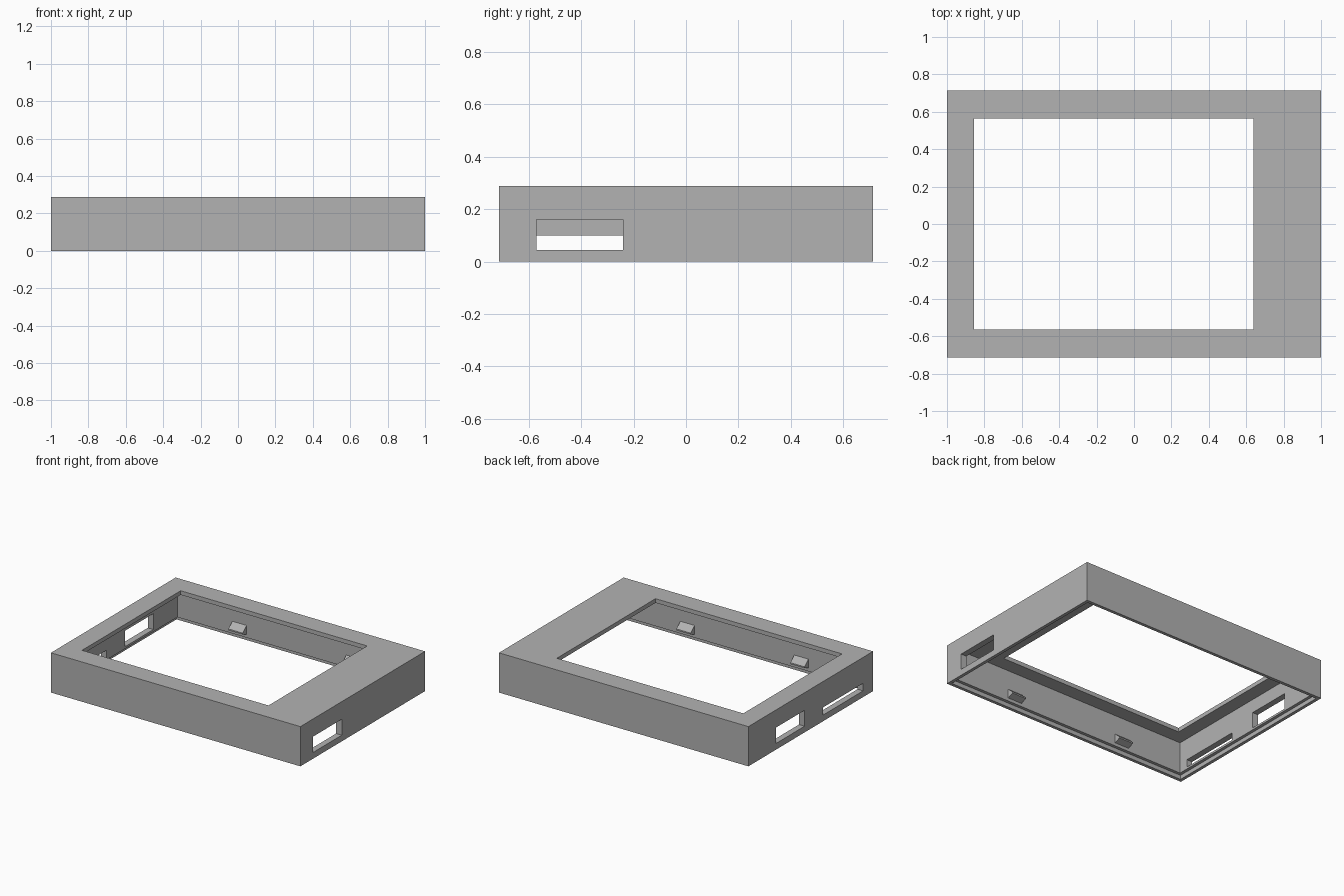
import bpy
import bmesh

W, D, H = 1.0, 0.714, 0.288          # half width, half depth, height
WALL, RIM, REBATE, PLATE = 0.045, 0.023, 0.03, 0.03

cube = bpy.data.objects.get("Cube")
if cube:
    bpy.data.objects.remove(cube, do_unlink=True)

grey = bpy.data.materials.new("light_grey_plastic")
grey.use_nodes = True
colour = (0.448, 0.448, 0.448, 1)
grey.diffuse_color = colour
grey.node_tree.nodes["Principled BSDF"].inputs["Base Color"].default_value = colour


def new_object(name, bm):
    bmesh.ops.recalc_face_normals(bm, faces=bm.faces)
    mesh = bpy.data.meshes.new(name)
    bm.to_mesh(mesh)
    bm.free()
    mesh.materials.append(grey)
    obj = bpy.data.objects.new(name, mesh)
    bpy.context.collection.objects.link(obj)
    return obj


def box(name, xs, ys, zs):
    bm = bmesh.new()
    bmesh.ops.create_cube(bm, size=1)
    for v in bm.verts:
        v.co = [r[0] if c < 0 else r[1] for c, r in zip(v.co, (xs, ys, zs))]
    return new_object(name, bm)


def inset_box(name, t, zs):
    return box(name, (t - W, W - t), (t - D, D - t), zs)


# Bezel shell with its hollow, bottom rebate, screen window and side ports
shell = inset_box("bezel_shell", 0, (0, H))
cutters = [
    inset_box("cavity_cutter", WALL, (-0.1, H - PLATE)),
    inset_box("rebate_cutter", RIM, (-0.2, REBATE)),
    box("window_cutter", (-0.855, 0.64), (-0.565, 0.565), (0.1, 0.5)),
    box("right_port_cutter", (0.9, 1.1), (-0.57, -0.24), (0.045, 0.16)),
    box("left_port_cutter", (-1.1, -0.9), (0.07, 0.395), (0.045, 0.16)),
    box("left_slot_cutter", (-1.1, -0.9), (-0.6, -0.14), (0.045, 0.1)),
]
for cutter in cutters:
    cutter.hide_render = True
    mod = shell.modifiers.new(cutter.name, "BOOLEAN")
    mod.operation = "DIFFERENCE"
    mod.solver = "EXACT"
    mod.object = cutter

# Bake the cuts, then drop the cutters
bpy.context.view_layer.update()
evaluated = shell.evaluated_get(bpy.context.evaluated_depsgraph_get())
baked = bpy.data.meshes.new_from_object(evaluated)
shell.modifiers.clear()
shell.data = baked
for cutter in cutters:
    bpy.data.objects.remove(cutter, do_unlink=True)


# Wedge-shaped snap clips on the front and back inner walls
def clip(name, x, side):
    profile = [(-0.002, 0.12), (0.045, 0.08), (0.045, 0.07), (-0.002, 0.052)]
    bm = bmesh.new()
    face = bm.faces.new([bm.verts.new((x - 0.057, side * (D - WALL - d), z))
                         for d, z in profile])
    out = bmesh.ops.extrude_face_region(bm, geom=[face])
    bmesh.ops.translate(bm, vec=(0.114, 0, 0),
                        verts=[g for g in out["geom"] if isinstance(g, bmesh.types.BMVert)])
    return new_object(name, bm)


for side, side_name in ((-1, "front"), (1, "back")):
    for x, x_name in ((-0.457, "right"), (0.457, "left")):
        clip(f"{side_name}_{x_name}_clip", x, side)
